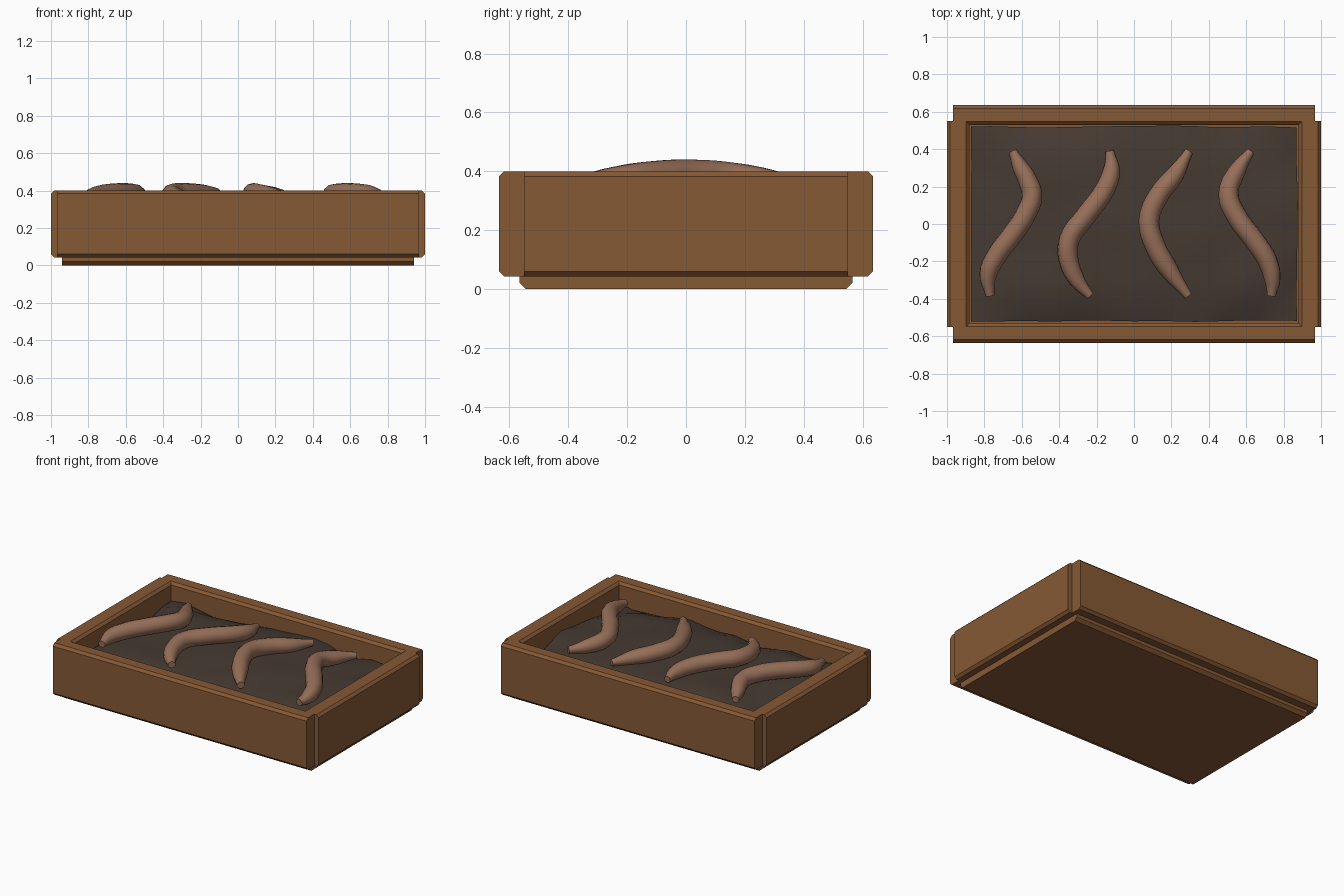
import bpy, bmesh, math
from mathutils import noise, Vector

if "Cube" in bpy.data.objects:
    bpy.data.objects.remove(bpy.data.objects["Cube"])


def material(name, rgb):
    m = bpy.data.materials.new(name)
    m.diffuse_color = (*rgb, 1)
    m.use_nodes = True
    m.node_tree.nodes["Principled BSDF"].inputs["Base Color"].default_value = m.diffuse_color
    return m


WOOD = material("wood", (0.24, 0.10, 0.035))
SOIL = material("soil", (0.06, 0.042, 0.032))
SKIN = material("worm_skin", (0.31, 0.16, 0.10))


def link(name, bm, mat):
    bmesh.ops.recalc_face_normals(bm, faces=bm.faces)
    me = bpy.data.meshes.new(name)
    bm.to_mesh(me)
    bm.free()
    me.materials.append(mat)
    ob = bpy.data.objects.new(name, me)
    bpy.context.collection.objects.link(ob)
    return ob


def board(name, lo, hi, axis, c=0.02):
    """Box with its four long edges chamfered along the given axis."""
    bm = bmesh.new()
    bmesh.ops.create_cube(bm, size=1)
    for v in bm.verts:
        v.co = Vector([(a + b) / 2 + t * (b - a) for a, b, t in zip(lo, hi, v.co)])
    long_edges = [e for e in bm.edges
                  if abs((e.verts[0].co - e.verts[1].co).normalized()[axis]) > 0.9]
    bmesh.ops.bevel(bm, geom=long_edges, offset=c, segments=1, affect='EDGES')
    return link(name, bm, WOOD)


# Tray: floor and four walls
board("floor_board", (-0.94, -0.565, 0), (0.94, 0.565, 0.09), 0)
board("front_board", (-0.967, -0.635, 0.043), (0.967, -0.53, 0.4), 0, 0.017)
board("back_board", (-0.967, 0.53, 0.043), (0.967, 0.635, 0.4), 0, 0.017)
board("left_board", (-1, -0.55, 0.043), (-0.88, 0.55, 0.4), 1, 0.017)
board("right_board", (0.88, -0.55, 0.043), (1, 0.55, 0.4), 1, 0.017)

# Soil: uneven mounded surface with sides running down to the floor
bm = bmesh.new()
bmesh.ops.create_grid(bm, x_segments=16, y_segments=10, size=1)
rim = [e for e in bm.edges if e.is_boundary]
skirt = bmesh.ops.extrude_edge_only(bm, edges=rim)["geom"]
low = {v for v in skirt if isinstance(v, bmesh.types.BMVert)}
for v in bm.verts:
    x, y = v.co.x, v.co.y
    n = noise.noise(Vector((x * 3.1, y * 2.3, 4.7)))
    mound = (1 - x ** 4) * (1 - y ** 4)
    v.co = (x * (0.872 + 0.006 * n), y * (0.52 + 0.01 * n),
            0.07 if v in low else 0.275 + 0.055 * mound + 0.05 * n * (1.1 - 0.6 * mound))
soil = link("soil", bm, SOIL)

# Worms: tapered, arched tubes
PATHS = [
    [(-.65, .39), (-.61, .31), (-.567, .23), (-.545, .15), (-.58, .05),
     (-.66, -.07), (-.735, -.17), (-.78, -.27), (-.77, -.385)],
    [(-.13, .39), (-.12, .29), (-.15, .195), (-.26, .04), (-.345, -.08),
     (-.35, -.19), (-.305, -.3), (-.235, -.385)],
    [(.295, .39), (.22, .265), (.13, .15), (.08, .02), (.11, -.11),
     (.19, -.25), (.29, -.385)],
    [(.625, .39), (.555, .29), (.505, .16), (.55, .04), (.645, -.09),
     (.715, -.2), (.74, -.3), (.735, -.385)],
]
worms = []
for i, path in enumerate(PATHS):
    cu = bpy.data.curves.new(f"worm_{i + 1}", 'CURVE')
    cu.dimensions = '3D'
    cu.bevel_depth = 0.055
    cu.bevel_resolution = 4
    cu.resolution_u = 4
    cu.use_fill_caps = True
    sp = cu.splines.new('BEZIER')
    sp.radius_interpolation = 'CARDINAL'
    sp.bezier_points.add(len(path) - 1)
    for p, (x, y) in zip(sp.bezier_points, path):
        r = 1 - 0.6 * abs(y / 0.39) ** 4
        p.co = (x, y, 0.44 - 0.42 * y * y - 0.055 * r)
        p.radius = r
        p.handle_left_type = p.handle_right_type = 'AUTO'
    cu.materials.append(SKIN)
    ob = bpy.data.objects.new(cu.name, cu)
    bpy.context.collection.objects.link(ob)
    worms.append(ob)

bpy.ops.object.select_all(action='DESELECT')
for ob in worms:
    ob.select_set(True)
bpy.context.view_layer.objects.active = worms[0]
bpy.ops.object.convert(target='MESH')
soil.select_set(True)
bpy.ops.object.shade_smooth_by_angle(angle=math.radians(40))
